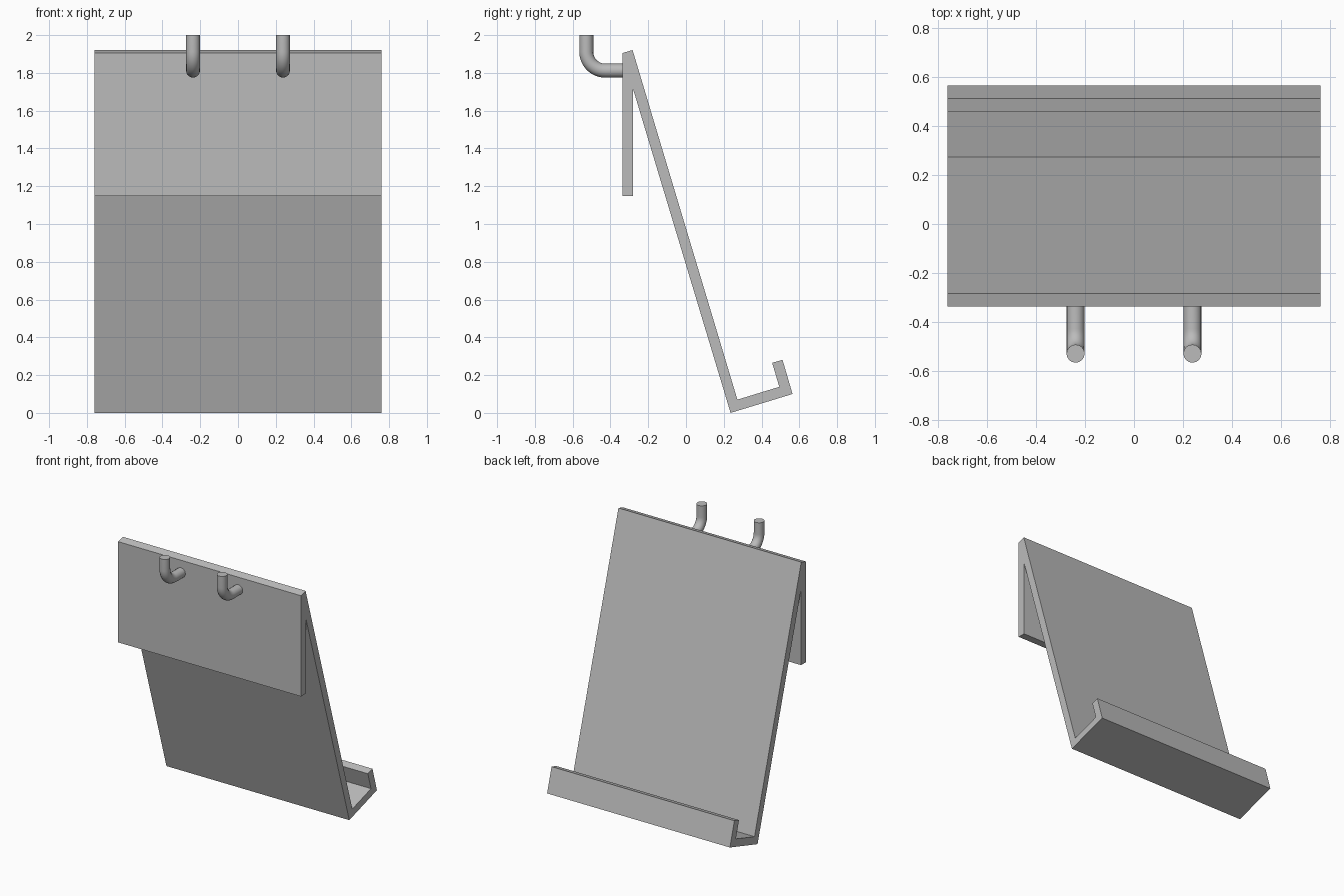
import bpy
import bmesh
from math import sin, cos, pi, radians

cube = bpy.data.objects.get("Cube")
if cube:
    bpy.data.objects.remove(cube, do_unlink=True)

GREY = (0.5, 0.5, 0.5, 1.0)
grey = bpy.data.materials.new("plain_grey")
grey.use_nodes = True
grey.diffuse_color = GREY
grey.node_tree.nodes["Principled BSDF"].inputs["Base Color"].default_value = GREY

HALF_WIDTH = 0.76

# Folded sheet: hanging plate, sloped back, shelf and lip, as one (y, z) outline
outline = [
    (-0.337, 1.148), (-0.28, 1.148), (-0.28, 1.714), (0.236, 0.0),
    (0.564, 0.1), (0.511, 0.281), (0.456, 0.265), (0.494, 0.138),
    (0.272, 0.07), (-0.283, 1.921), (-0.337, 1.905),
]
bm = bmesh.new()
side = bm.faces.new([bm.verts.new((-HALF_WIDTH, y, z)) for y, z in outline])
extruded = bmesh.ops.extrude_face_region(bm, geom=[side], use_keep_orig=True)
moved = [v for v in extruded["geom"] if isinstance(v, bmesh.types.BMVert)]
bmesh.ops.translate(bm, verts=moved, vec=(2 * HALF_WIDTH, 0, 0))
bmesh.ops.recalc_face_normals(bm, faces=bm.faces)
mesh = bpy.data.meshes.new("folded_stand")
bm.to_mesh(mesh)
bm.free()
mesh.materials.append(grey)
bpy.context.collection.objects.link(bpy.data.objects.new("folded_stand", mesh))


# Round peg hook: straight out of the plate, then bent upwards
def add_hook(name, x):
    radius, bend, y_up, z_out = 0.037, 0.1, -0.528, 1.812
    path = [(x, -0.31, z_out)]
    for i in range(13):
        a = radians(90) * i / 12
        path.append((x, y_up + bend - bend * sin(a), z_out + bend - bend * cos(a)))
    path.append((x, y_up, 2.0))

    curve = bpy.data.curves.new(name, "CURVE")
    curve.dimensions = "3D"
    curve.bevel_depth = radius
    curve.bevel_resolution = 6
    curve.use_fill_caps = True
    spline = curve.splines.new("POLY")
    spline.points.add(len(path) - 1)
    for point, co in zip(spline.points, path):
        point.co = (*co, 1)
    curve.materials.append(grey)
    hook = bpy.data.objects.new(name, curve)
    bpy.context.collection.objects.link(hook)

    bpy.ops.object.select_all(action="DESELECT")
    hook.select_set(True)
    bpy.context.view_layer.objects.active = hook
    bpy.ops.object.convert(target="MESH")
    bpy.ops.object.shade_smooth_by_angle(angle=pi / 6)


add_hook("left_hook", 0.238)
add_hook("right_hook", -0.238)
